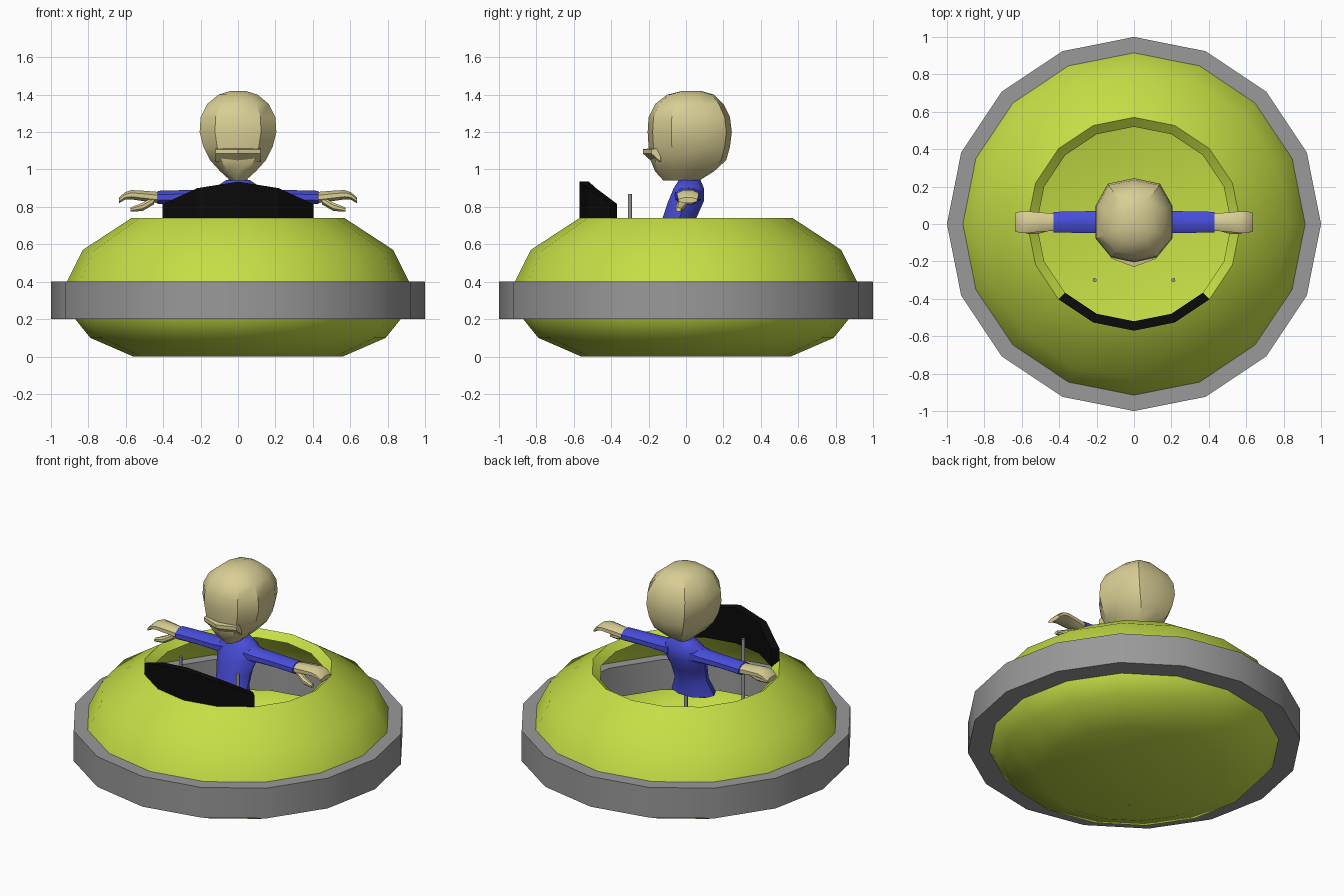
import bpy, bmesh, math
from mathutils import Vector

if "Cube" in bpy.data.objects:
    bpy.data.objects.remove(bpy.data.objects["Cube"])


def mat(name, rgb):
    m = bpy.data.materials.new(name)
    m.diffuse_color = (*rgb, 1)
    m.use_nodes = True
    m.node_tree.nodes["Principled BSDF"].inputs["Base Color"].default_value = m.diffuse_color
    return m


LIME = mat("lime paint", (0.56, 0.73, 0.06))
GREY = mat("grey rubber", (0.32, 0.32, 0.32))
BLACK = mat("black", (0.003, 0.003, 0.003))
BLUE = mat("blue cloth", (0.065, 0.075, 0.70))
SKIN = mat("beige skin", (0.70, 0.62, 0.30))


def loft(name, rings, material, cap=(True, True), closed=False, angle=35):
    """Skin a list of equal-sized rings of points."""
    bm = bmesh.new()
    loops = [[bm.verts.new(p) for p in ring] for ring in rings]
    n = len(loops[0])
    pairs = list(zip(loops, loops[1:]))
    if closed:
        pairs.append((loops[-1], loops[0]))
    for a, b in pairs:
        for i in range(n):
            j = (i + 1) % n
            bm.faces.new((a[i], a[j], b[j], b[i]))
    if cap[0]:
        bm.faces.new(loops[0][::-1])
    if cap[1]:
        bm.faces.new(loops[-1])
    bmesh.ops.recalc_face_normals(bm, faces=bm.faces)
    me = bpy.data.meshes.new(name)
    bm.to_mesh(me)
    bm.free()
    ob = bpy.data.objects.new(name, me)
    bpy.context.collection.objects.link(ob)
    me.materials.append(material)
    if angle:
        bpy.ops.object.select_all(action='DESELECT')
        ob.select_set(True)
        bpy.context.view_layer.objects.active = ob
        bpy.ops.object.shade_smooth_by_angle(angle=math.radians(angle))
    return ob


def circle(r, z, n=16):
    return [(r * math.cos(2 * math.pi * i / n), r * math.sin(2 * math.pi * i / n), z)
            for i in range(n)]


# Bowl-shaped car body with an open cockpit and turned-in lip
body = [(0.56, 0), (0.79, 0.10), (0.87, 0.20), (0.915, 0.40),
        (0.83, 0.57), (0.57, 0.74), (0.52, 0.70)]
loft("car_body", [circle(r, z) for r, z in body], LIME, cap=(True, False))

# Bumper ring
bumper = [(0.85, 0.2), (1.0, 0.2), (1.0, 0.4), (0.85, 0.4)]
loft("bumper", [circle(r, z) for r, z in bumper], GREY, cap=(False, False), closed=True)

# Curved windshield along the front of the cockpit
shield = []
for k, top in zip(range(-2, 3), (0.815, 0.9, 0.935, 0.9, 0.815)):
    a = math.radians(-90 + 22.5 * k)
    c, s = math.cos(a), math.sin(a)
    shield.append([(r * c, r * s, z) for r, z in
                   ((0.57, 0.74), (0.57, top), (0.52, top), (0.52, 0.70))])
loft("windshield", shield, BLACK, angle=0)

# Control rods
for side in (-1, 1):
    loft("control_rod", [[(x + side * 0.21, y - 0.3, z) for x, y, z in circle(0.011, z, 8)]
                         for z in (0.0, 0.87)], GREY, angle=50)

# Torso: z, centre y, half width, half depth
torso = [(0.56, -0.08, 0.15, 0.10), (0.65, -0.06, 0.11, 0.085), (0.74, -0.035, 0.115, 0.095),
         (0.83, 0.0, 0.14, 0.10), (0.90, 0.015, 0.13, 0.085), (0.945, 0.02, 0.06, 0.06)]
loft("torso", [[(x * w, cy + y * d, z) for x, y, _ in circle(1, 0, 10)]
               for z, cy, w, d in torso], BLUE, angle=40)

# Neck
loft("neck", [[(x, y + 0.02, z) for x, y, _ in circle(0.05, z, 8)] for z in (0.92, 1.0)],
     SKIN, angle=50)


def limb(name, sections, side, material):
    """Octagonal limb along x: x, y, z, half depth, half height."""
    rings = []
    for x, cy, cz, hy, hz in sections:
        rings.append([(side * x, cy + hy * math.cos(t) * 1.08, cz + hz * math.sin(t) * 1.08)
                      for t in (math.radians(22.5 + 45 * i) for i in range(8))])
    loft(name, rings, material, angle=40)


# Arms, hands and thumbs
for side in (-1, 1):
    limb("arm", [(0.08, 0.01, 0.86, 0.07, 0.05), (0.16, 0.01, 0.855, 0.06, 0.038),
                 (0.28, 0.01, 0.855, 0.058, 0.035), (0.43, 0.01, 0.85, 0.055, 0.036)],
         side, BLUE)
    limb("hand", [(0.425, 0.01, 0.85, 0.046, 0.03), (0.50, 0.01, 0.858, 0.052, 0.028),
                  (0.57, 0.01, 0.865, 0.058, 0.025), (0.605, 0.01, 0.858, 0.058, 0.02),
                  (0.635, 0.01, 0.835, 0.05, 0.015)], side, SKIN)
    limb("thumb", [(0.45, -0.01, 0.835, 0.025, 0.022), (0.51, -0.03, 0.80, 0.022, 0.022),
                   (0.575, -0.04, 0.785, 0.014, 0.011)], side, SKIN)

# Head: z, front y, back y, half width
head = [(0.94, -0.12, 0.07, 0.04), (0.99, -0.165, 0.15, 0.095), (1.05, -0.19, 0.215, 0.15),
        (1.12, -0.20, 0.235, 0.185), (1.20, -0.205, 0.245, 0.205), (1.28, -0.20, 0.235, 0.20),
        (1.35, -0.165, 0.20, 0.165), (1.40, -0.10, 0.15, 0.105), (1.42, -0.02, 0.08, 0.04)]
rings = []
for z, f, b, w in head:
    half = [(w * 0.6, f * 0.87), (w, f * 0.38), (w, b * 0.4), (w * 0.68, b * 0.88)]
    ring = [(0, f, z)] + [(x, y, z) for x, y in half] + [(0, b, z)]
    ring += [(-x, y, z) for x, y in half[::-1]]
    rings.append(ring)
loft("head", rings, SKIN, angle=32)

# Protruding ledge across the face
ledge = []
for x, y in ((-0.12, -0.185), (0, -0.23), (0.12, -0.185)):
    ledge.append([(x, y, 1.085), (x, y, 1.108), (x, y + 0.05, 1.115), (x, y + 0.05, 1.04)])
loft("face_ledge", ledge, SKIN, angle=0)
